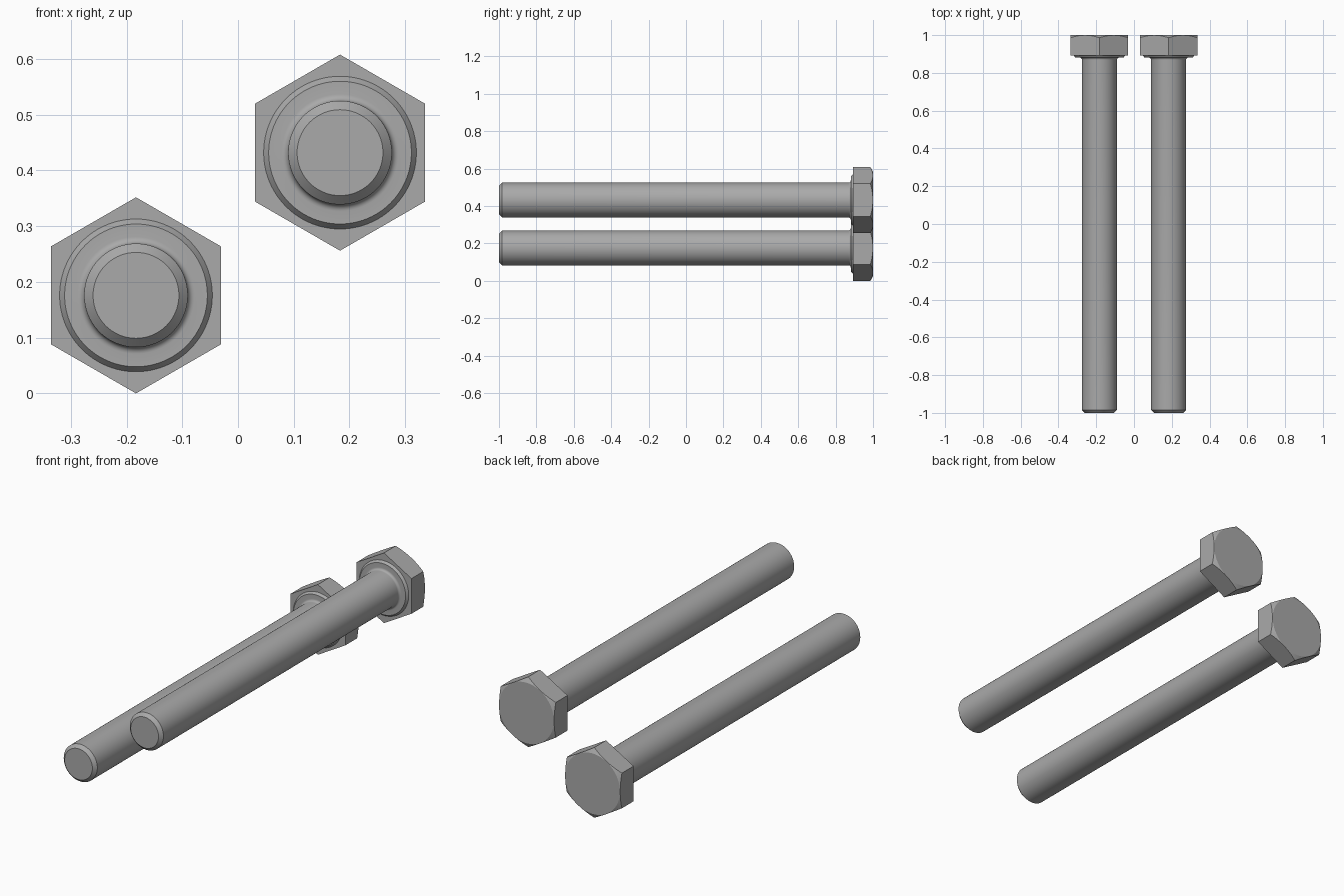
import bpy
import bmesh
from math import sin, cos, pi, tan, radians

cube = bpy.data.objects.get("Cube")
if cube:
    bpy.data.objects.remove(cube, do_unlink=True)

steel = bpy.data.materials.new("grey steel")
steel.use_nodes = True
steel.diffuse_color = (0.4, 0.4, 0.4, 1)
steel.node_tree.nodes["Principled BSDF"].inputs["Base Color"].default_value = (0.4, 0.4, 0.4, 1)

SEGMENTS = 96
APOTHEM = 0.1523
SHANK_R = 0.093
FILLET = 0.012
FACE_R = 0.137
HEAD_FRONT, WASHER_FRONT = 0.893, 0.881
CHAMFER = tan(radians(30))


def hex_radius(a):
    """Distance to a hexagon's edge, with corners at the top and bottom."""
    return APOTHEM / cos((a + pi / 6) % (pi / 3) - pi / 6)


def loft(name, rings, centre, cap_start=False, cap_end=False):
    """Skin rings along y; each ring gives (radius, y) for an angle."""
    bm = bmesh.new()
    loops = []
    for ring in rings:
        loop = []
        for i in range(SEGMENTS):
            a = 2 * pi * i / SEGMENTS
            r, y = ring(a)
            loop.append(bm.verts.new((r * cos(a), y, r * sin(a))))
        loops.append(loop)
    for low, high in zip(loops, loops[1:]):
        for i in range(SEGMENTS):
            j = (i + 1) % SEGMENTS
            bm.faces.new((low[i], high[i], high[j], low[j]))
    if cap_start:
        bm.faces.new(loops[0])
    if cap_end:
        bm.faces.new(loops[-1][::-1])
    bmesh.ops.recalc_face_normals(bm, faces=bm.faces)
    mesh = bpy.data.meshes.new(name)
    bm.to_mesh(mesh)
    bm.free()
    mesh.materials.append(steel)
    obj = bpy.data.objects.new(name, mesh)
    obj.location = (centre[0], 0, centre[1])
    bpy.context.collection.objects.link(obj)
    bpy.ops.object.select_all(action='DESELECT')
    obj.select_set(True)
    bpy.context.view_layer.objects.active = obj
    bpy.ops.object.shade_smooth_by_angle(angle=radians(20))


def circle(r, y):
    return lambda a: (r, y)


def head_rim(a):
    """Where the conical chamfer cuts the hexagon's flats."""
    r = hex_radius(a)
    return r, 1 - (r - APOTHEM + 0.001) * CHAMFER


def bolt(side, centre):
    # Shank with a chamfered tip, a fillet and the round washer face
    fillet = [circle(SHANK_R + FILLET * (1 - cos(t * pi / 12)),
                     WASHER_FRONT - FILLET * (1 - sin(t * pi / 12))) for t in range(7)]
    loft(side + "_bolt_shank",
         [circle(0.077, -1), circle(SHANK_R, -0.984)] + fillet
         + [circle(0.128, WASHER_FRONT), circle(FACE_R, HEAD_FRONT)],
         centre, cap_start=True)
    # Hexagonal head with the outer corners turned down
    loft(side + "_bolt_head",
         [circle(FACE_R, HEAD_FRONT), lambda a: (hex_radius(a - pi / 2 + pi / 2), HEAD_FRONT),
          head_rim, circle(APOTHEM - 0.001, 1)],
         centre, cap_end=True)


bolt("left", (0.183, 0.432))
bolt("right", (-0.183, 0.176))
